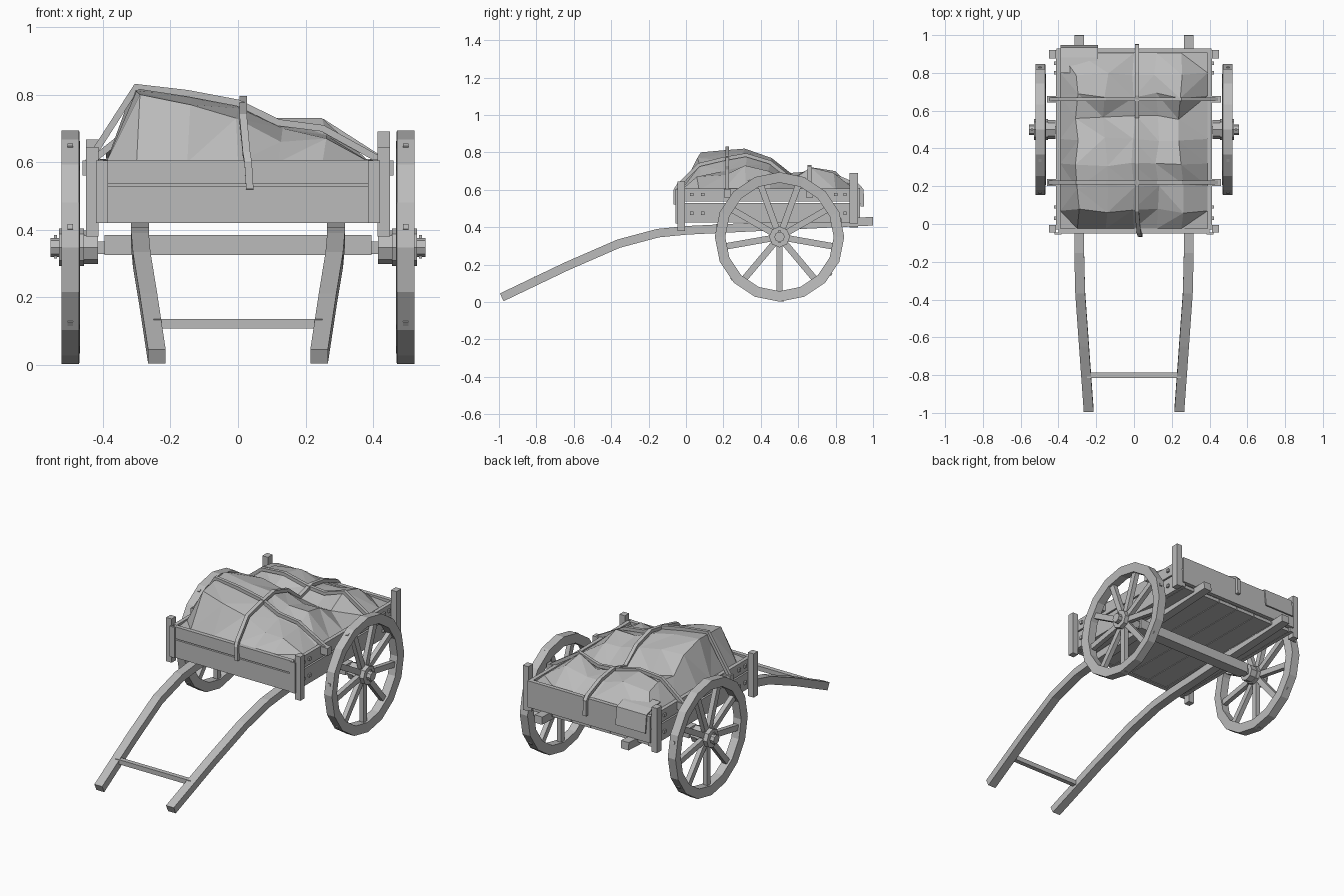
import bpy, bmesh, math, random
from mathutils import Vector, Matrix

random.seed(4)
if "Cube" in bpy.data.objects:
    bpy.data.objects.remove(bpy.data.objects["Cube"])

grey = bpy.data.materials.new("weathered grey")
grey.use_nodes = True
GREY = (0.5, 0.5, 0.5, 1)
grey.diffuse_color = GREY
grey.node_tree.nodes["Principled BSDF"].inputs["Base Color"].default_value = GREY


def finish(name, bm):
    bmesh.ops.recalc_face_normals(bm, faces=bm.faces)
    mesh = bpy.data.meshes.new(name)
    bm.to_mesh(mesh)
    bm.free()
    mesh.materials.append(grey)
    obj = bpy.data.objects.new(name, mesh)
    bpy.context.collection.objects.link(obj)


def add_box(bm, x, y, z):
    """Box from three (low, high) ranges."""
    size = [b - a for a, b in (x, y, z)]
    mid = [(a + b) / 2 for a, b in (x, y, z)]
    m = Matrix.Translation(mid) @ Matrix.Diagonal((*size, 1))
    return bmesh.ops.create_cube(bm, size=1, matrix=m)["verts"]


def box(name, x, y, z):
    bm = bmesh.new()
    add_box(bm, x, y, z)
    finish(name, bm)


def sweep(name, points, side, w, h):
    """Rectangular bar along a path, with one fixed sideways axis."""
    bm = bmesh.new()
    pts = [Vector(p) for p in points]
    side = Vector(side)
    rings = []
    for i, p in enumerate(pts):
        t = (pts[min(i + 1, len(pts) - 1)] - pts[max(i - 1, 0)]).normalized()
        up = side.cross(t).normalized()
        rings.append([bm.verts.new(p + side * w / 2 * a + up * h / 2 * b)
                      for a, b in ((-1, -1), (1, -1), (1, 1), (-1, 1))])
    for r, s in zip(rings, rings[1:]):
        for k in range(4):
            bm.faces.new((r[k], r[k - 1], s[k - 1], s[k]))
    bm.faces.new(rings[0])
    bm.faces.new(rings[-1])
    finish(name, bm)


def add_barrel(bm, x0, x1, radius, y, z):
    """Eight-sided cylinder along x."""
    m = (Matrix.Translation(((x0 + x1) / 2, y, z))
         @ Matrix.Rotation(math.pi / 2, 4, 'Y'))
    bmesh.ops.create_cone(bm, cap_ends=True, segments=8, radius1=radius,
                          radius2=radius, depth=x1 - x0, matrix=m)


# Wheels: faceted rim, spokes, hub, cap and tread nails
AXLE_Y, AXLE_Z, R_OUT, R_IN = 0.5, 0.348, 0.346, 0.29


def wheel(name, s):
    bm = bmesh.new()
    centre = Vector((0, AXLE_Y, AXLE_Z))
    n = 16
    rings = []
    for i in range(n):
        a = math.tau * i / n
        d = Vector((0, math.cos(a), math.sin(a)))
        rings.append([bm.verts.new(centre + d * r + Vector((s * x, 0, 0)))
                      for r, x in ((R_IN, .467), (R_OUT, .47), (R_OUT, .522), (R_IN, .517))])
    for i in range(n):
        r, q = rings[i - 1], rings[i]
        for k in range(4):
            bm.faces.new((r[k - 1], r[k], q[k], q[k - 1]))
    spokes = 9
    for i in range(spokes):
        verts = add_box(bm, (-.014, .014), (-.017, .017), (.04, R_IN + .008))
        m = (Matrix.Translation((s * .49, AXLE_Y, AXLE_Z))
             @ Matrix.Rotation(math.pi + math.tau * i / spokes, 4, 'X'))
        bmesh.ops.transform(bm, matrix=m, verts=verts)
    for a, b, r in ((.415, .46, .05), (.455, .53, .056), (.53, .555, .028)):
        add_barrel(bm, min(s * a, s * b), max(s * a, s * b), r, AXLE_Y, AXLE_Z)
    add_box(bm, sorted((s * .535, s * .545)), (.494, .506), (.315, .385))
    for i in range(7):
        a = math.tau * (i + .3) / 7
        m = (Matrix.Translation((s * .497, AXLE_Y + math.cos(a) * .337, AXLE_Z + math.sin(a) * .337))
             @ Matrix.Rotation(a, 4, 'X'))
        bmesh.ops.create_cube(bm, size=.016, matrix=m)
    finish(name, bm)


# Parts repeated on both sides
for side_name, s, post_top in (("left", 1, .69), ("right", -1, .667)):
    wheel(side_name + "_wheel", s)
    sweep(side_name + "_shaft",
          [(s * x, y, z) for x, y, z in
           ((.29, 1, .432), (.29, .45, .405), (.29, 0, .383), (.29, -.15, .368),
            (.285, -.36, .312), (.265, -.64, .19), (.24, -.985, .025))],
          (1, 0, 0), .052, .046)
    x = sorted((s * .39, s * .413))
    box(side_name + "_lower_board", x, (-.03, .92), (.425, .528))
    box(side_name + "_upper_board", x, (-.03, .92), (.537, .608))
    post_x = sorted((s * .413, s * .45))
    box(side_name + "_front_post", post_x, (-.045, -.005), (.38, .645))
    box(side_name + "_rear_post", post_x, (.875, .92), (post_top - .27, post_top))
    box(side_name + "_front_batten", sorted((s * .385, s * .42)), (-.056, -.045), (.42, .605))
    for label, y in (("front", .22), ("rear", .66)):
        box(f"{side_name}_{label}_rope_peg", sorted((s * .41, s * .46)), (y - .018, y + .018), (.56, .605))
    bolts = bmesh.new()
    for y in (.03, .09, .8, .85):
        for z in (.475, .575):
            add_box(bolts, sorted((s * .41, s * .424)), (y - .009, y + .009), (z - .009, z + .009))
    finish(side_name + "_board_bolts", bolts)

# Cart bed
for label, z in (("lower", (.42, .528)), ("upper", (.535, .607))):
    box(f"front_{label}_board", (-.4, .4), (-.05, -.025), z)
box("rear_board", (-.41, .41), (.905, .93), (.45, .61))
planks = bmesh.new()
for i in range(6):
    x = -.39 + i * .13
    add_box(planks, (x + .002, x + .128), (-.03, .91), (.425, .445))
finish("floor_planks", planks)
box("axle_beam", (-.395, .395), (.465, .535), (.325, .385))
box("axle_core", (-.43, .43), (.48, .52), (.328, .365))
sweep("shaft_crossbar", [(-.25, -.8, .122), (.25, -.8, .122)], (0, 1, 0), .028, .028)

# Covered load as a faceted height surface (heights in hundredths)
COLS = (-.39, -.3, -.15, 0, .12, .25, .39)
ROWS = (-.025, .07, .2, .32, .45, .56, .68, .8, .905)
HEIGHTS = ("59 60 60 60 60 60 59", "60 80 77 73 66 67 60",
           "60 81 79 76 70 68 60", "60 82 80 78 73 73 60",
           "60 77 77 74 70 70 60", "60 69 66 65 63 64 60",
           "60 70 72 68 67 72 60", "60 68 70 66 66 69 60",
           "59 60 60 60 60 60 59")
LOAD = [[int(h) / 100 for h in row.split()] for row in HEIGHTS]


def bracket(values, v):
    v = min(max(v, values[0]), values[-1])
    i = max(k for k in range(len(values) - 1) if values[k] <= v)
    return i, (v - values[i]) / (values[i + 1] - values[i])


def load_height(x, y):
    i, u = bracket(COLS, x)
    j, v = bracket(ROWS, y)
    low = LOAD[j][i] * (1 - u) + LOAD[j][i + 1] * u
    high = LOAD[j + 1][i] * (1 - u) + LOAD[j + 1][i + 1] * u
    return low * (1 - v) + high * v


bm = bmesh.new()
grid = []
for j, y in enumerate(ROWS):
    line = []
    for i, x in enumerate(COLS):
        inner = 0 < i < len(COLS) - 1 and 0 < j < len(ROWS) - 1
        k = .015 if inner else 0
        line.append(bm.verts.new((x + random.uniform(-k, k), y + random.uniform(-k, k), LOAD[j][i])))
    grid.append(line)
for j in range(len(ROWS) - 1):
    for i in range(len(COLS) - 1):
        a, b, c, d = grid[j][i], grid[j][i + 1], grid[j + 1][i + 1], grid[j + 1][i]
        for tri in (((a, b, c), (a, c, d)) if random.random() < .5 else ((a, b, d), (b, c, d))):
            bm.faces.new(tri)
finish("covered_load", bm)

# Ropes over the load, tied to the pegs and the end boards
for label, y in (("front", .22), ("rear", .66)):
    path = [(x, y, load_height(x, y) + .012) for x in COLS[1:-1]]
    sweep(label + "_cross_rope", [(-.45, y, .59)] + path + [(.45, y, .59)], (0, 1, 0), .02, .02)
path = [(.015, y, load_height(.015, y) + .012) for y in ROWS[1:-1]]
sweep("long_rope", [(.035, -.058, .52), (.03, -.056, .6), (.025, -.04, .625)] + path
      + [(.015, .92, .622), (.015, .94, .6), (.015, .942, .51)], (1, 0, 0), .022, .02)

# Loose cloth corner over the rear board
sweep("cloth_flap", [(-.29, .8, .645), (-.29, .88, .632), (-.29, .932, .615), (-.29, .944, .51)],
      (1, 0, 0), .2, .008)
